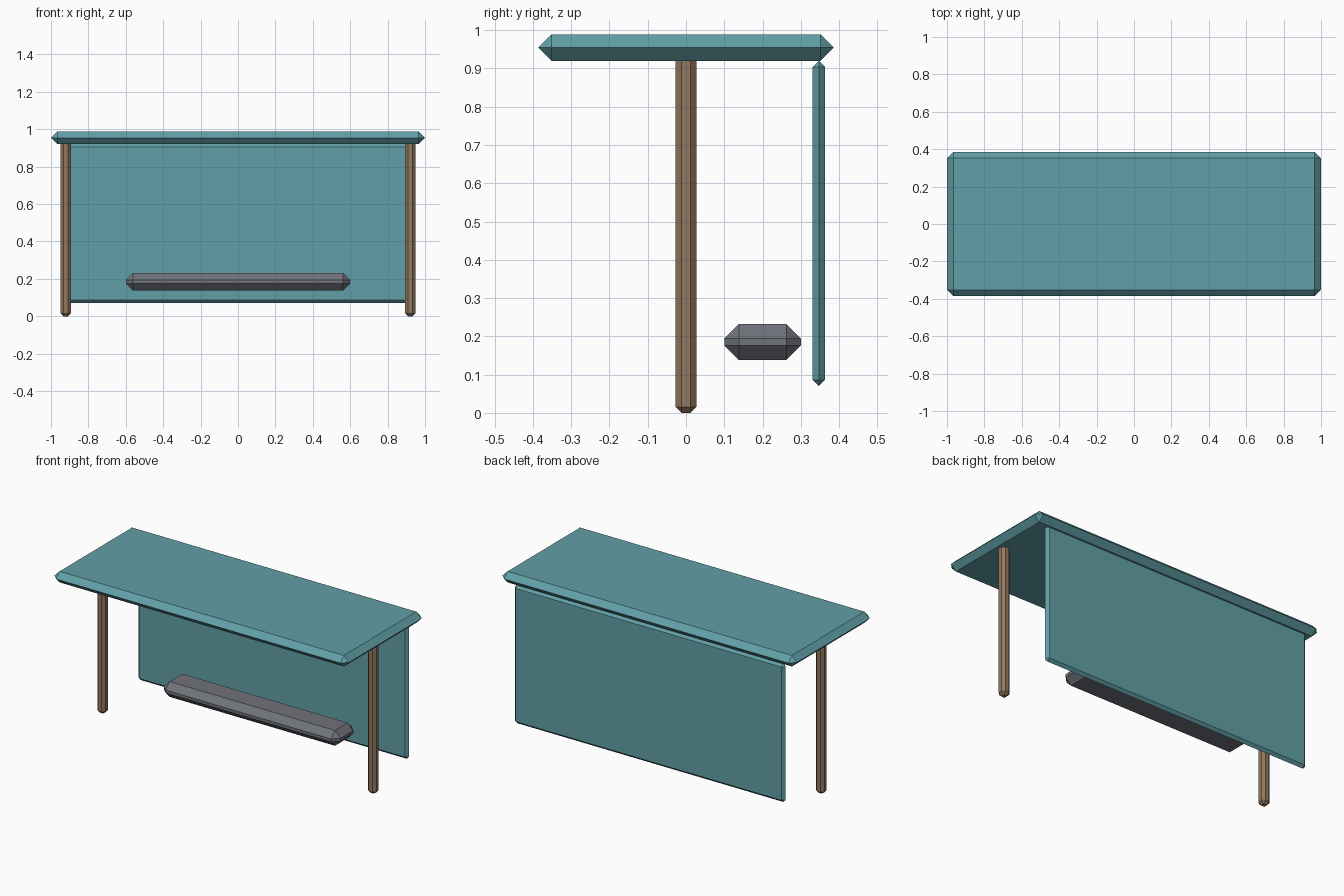
import bpy
import bmesh
from mathutils import Vector

cube = bpy.data.objects.get("Cube")
if cube:
    bpy.data.objects.remove(cube, do_unlink=True)


def make_material(name, rgb):
    mat = bpy.data.materials.new(name)
    mat.use_nodes = True
    color = (*rgb, 1.0)
    mat.diffuse_color = color
    mat.node_tree.nodes["Principled BSDF"].inputs["Base Color"].default_value = color
    return mat


def chamfered_box(name, low, high, chamfer, mat):
    """Box between two corners with every edge cut by one flat chamfer."""
    low, high = Vector(low), Vector(high)
    center, size = (low + high) / 2, high - low
    bm = bmesh.new()
    bmesh.ops.create_cube(bm, size=1)
    bmesh.ops.scale(bm, vec=size, verts=bm.verts)
    bmesh.ops.bevel(bm, geom=bm.edges[:], offset=chamfer, segments=1,
                    affect='EDGES', clamp_overlap=True)
    # Thin slabs chamfer to a ridge, so join the coincident rims
    bmesh.ops.remove_doubles(bm, verts=bm.verts, dist=0.001)
    bmesh.ops.recalc_face_normals(bm, faces=bm.faces)
    mesh = bpy.data.meshes.new(name)
    bm.to_mesh(mesh)
    bm.free()
    mesh.materials.append(mat)
    obj = bpy.data.objects.new(name, mesh)
    obj.location = center
    bpy.context.collection.objects.link(obj)
    return obj


teal = make_material("teal paint", (0.12, 0.35, 0.385))
wood = make_material("brown wood", (0.29, 0.19, 0.115))
grey = make_material("dark grey seat", (0.16, 0.17, 0.195))

# Roof slab and back panel
chamfered_box("roof", (-1, -0.386, 0.92), (1, 0.386, 0.988), 0.034, teal)
chamfered_box("back_panel", (-0.92, 0.331, 0.07), (0.92, 0.363, 0.92), 0.016, teal)

# Bench seat
chamfered_box("bench", (-0.6, 0.1, 0.138), (0.6, 0.3, 0.232), 0.038, grey)

# Pair of posts reaching up into the roof
for side, x in (("left", 0.92), ("right", -0.92)):
    chamfered_box(side + "_post", (x - 0.028, -0.028, 0), (x + 0.028, 0.028, 0.95),
                  0.016, wood)
